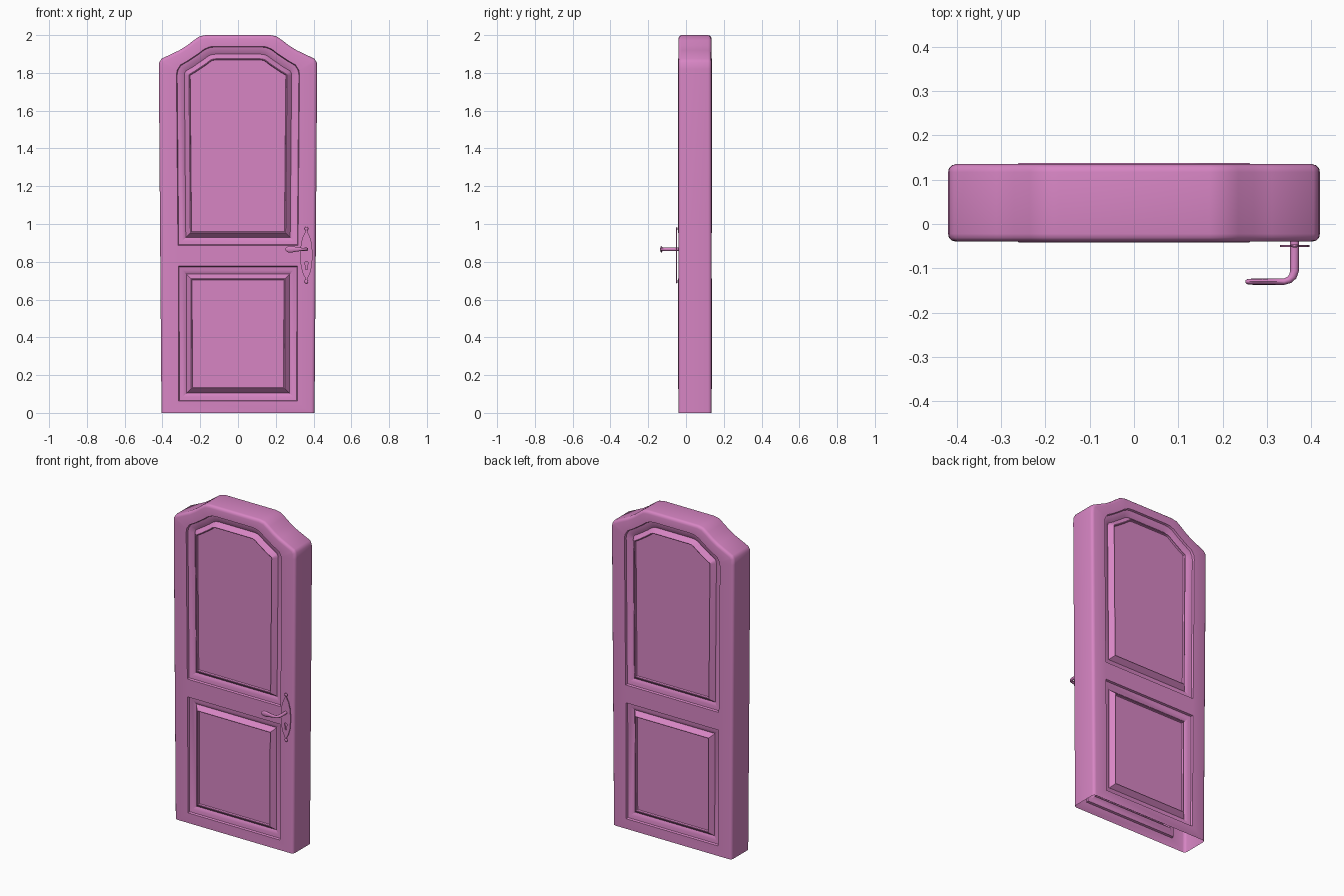
import bpy, bmesh, math
from mathutils import Vector

cube = bpy.data.objects.get("Cube")
if cube:
    bpy.data.objects.remove(cube, do_unlink=True)

pink = bpy.data.materials.new("orchid_pink")
pink.use_nodes = True
colour = (0.68, 0.235, 0.55, 1)
pink.diffuse_color = colour
bsdf = next(n for n in pink.node_tree.nodes if n.type == 'BSDF_PRINCIPLED')
bsdf.inputs["Base Color"].default_value = colour

FRONT, BACK = -0.04, 0.135


def finish(bm, name):
    bmesh.ops.recalc_face_normals(bm, faces=bm.faces)
    mesh = bpy.data.meshes.new(name)
    bm.to_mesh(mesh)
    bm.free()
    mesh.materials.append(pink)
    obj = bpy.data.objects.new(name, mesh)
    bpy.context.collection.objects.link(obj)
    bpy.ops.object.select_all(action='DESELECT')
    obj.select_set(True)
    bpy.context.view_layer.objects.active = obj
    bpy.ops.object.shade_smooth_by_angle(angle=math.radians(35))
    return obj


def mirrored(half):
    """Close a right-hand (x, z) half profile, bottom to top, into a loop."""
    return half + [(-x, z) for x, z in reversed(half)]


def inset(points, d):
    """Mitred inward offset of a counter-clockwise (x, z) loop."""
    out = []
    for i, p in enumerate(points):
        p = Vector(p)
        a = (p - Vector(points[i - 1])).normalized()
        b = (Vector(points[(i + 1) % len(points)]) - p).normalized()
        na, nb = Vector((-a.y, a.x)), Vector((-b.y, b.x))
        q = p + (na + nb) * d / (1 + na.dot(nb))
        out.append((q.x, q.y))
    return out


def ring(bm, points, y):
    return [bm.verts.new((x, y, z)) for x, z in points]


def bridge(bm, r1, r2, open_bottom=False):
    n = len(r1)
    for i in range(n):
        j = (i + 1) % n
        if open_bottom and r1[i].co.z == 0 and r1[j].co.z == 0:
            continue
        bm.faces.new((r1[i], r1[j], r2[j], r2[i]))


def loop_edges(bm, r):
    edges = []
    for a, b in zip(r, r[1:] + r[:1]):
        edges.append(bm.edges.get((a, b)) or bm.edges.new((a, b)))
    return edges


# Door slab: rounded shell, open underneath
outline = mirrored([(0.405, 0), (0.413, 1), (0.419, 1.82), (0.417, 1.855), (0.405, 1.875),
                    (0.31, 1.92), (0.27, 1.945), (0.235, 1.972), (0.205, 1.993), (0.17, 2.0)])
upper = mirrored([(0.318, 0.887), (0.326, 1.79), (0.322, 1.815), (0.305, 1.842),
                  (0.265, 1.865), (0.21, 1.902), (0.18, 1.925), (0.15, 1.938), (0.12, 1.941)])
lower = mirrored([(0.314, 0.062), (0.316, 0.777)])

bm = bmesh.new()
rounding = [(0.018, 0), (0.008, 0.003), (0.002, 0.009), (0, 0.018)]
stations = [(d, FRONT + t) for d, t in rounding] + [(d, BACK - t) for d, t in reversed(rounding)]
rings = []
for d, y in stations:
    pts = [(x, 0 if outline[i][1] == 0 else z) for i, (x, z) in enumerate(inset(outline, d))]
    rings.append(ring(bm, pts, y))
for r1, r2 in zip(rings, rings[1:]):
    bridge(bm, r1, r2, open_bottom=True)

# Raised panels on both sides: (inset, depth below the face)
moulding = [(0, 0), (0.004, 0.012), (0.022, 0.015), (0.042, 0.026),
            (0.062, 0.002), (0.066, -0.002), (0.07, -0.001), (0.073, 0.009)]
for rim, face_y, inward in ((rings[0], FRONT, 1), (rings[-1], BACK, -1)):
    edges = loop_edges(bm, rim)
    for panel in (upper, lower):
        steps = [ring(bm, inset(panel, d), face_y + inward * t) for d, t in moulding]
        edges += loop_edges(bm, steps[0])
        for r1, r2 in zip(steps, steps[1:]):
            bridge(bm, r1, r2)
        bm.faces.new(steps[-1])
    bmesh.ops.triangle_fill(bm, use_beauty=True, edges=edges, normal=(0, -inward, 0))
finish(bm, "door_slab")

# Lock plate: pointed oval with finials and a keyhole
PX, PZ = 0.362, 0.835
half = [(0.004, -0.132), (0.008, -0.118), (0.018, -0.1), (0.029, -0.06), (0.033, 0),
        (0.029, 0.06), (0.018, 0.1), (0.008, 0.118), (0.004, 0.132)]
plate = [(x + PX, z + PZ) for x, z in mirrored(half)]
hole = [(0.005, -0.075), (0.005, -0.052)]
hole += [(0.01 * math.cos(a), -0.043 + 0.01 * math.sin(a))
         for a in (math.radians(-45 + 30 * i) for i in range(10))]
hole += [(-0.005, -0.052), (-0.005, -0.075)]
hole = [(x + PX, z + PZ) for x, z in hole]
bm = bmesh.new()
sides = []
for y, s in ((-0.052, -1), (-0.047, 1)):
    loops = [ring(bm, plate, y), ring(bm, hole, y)]
    sides.append(loops)
    edges = loop_edges(bm, loops[0]) + loop_edges(bm, loops[1])
    bmesh.ops.triangle_fill(bm, use_beauty=True, edges=edges, normal=(0, s, 0))
for r1, r2 in zip(*sides):
    bridge(bm, r1, r2)
finish(bm, "lock_plate")

for name, s in (("upper_finial", 1), ("lower_finial", -1)):
    bm = bmesh.new()
    bmesh.ops.create_uvsphere(bm, u_segments=12, v_segments=8, radius=0.01)
    for v in bm.verts:
        v.co = (v.co.x + PX, v.co.y * 0.4 - 0.049, v.co.z + PZ + s * 0.14)
    finish(bm, name)

# Lever handle: path x, y with half height and half thickness
path = [(PX, -0.038, 0.009, 0.010), (PX, -0.105, 0.009, 0.010), (0.358, -0.118, 0.009, 0.009),
        (0.35, -0.126, 0.008, 0.008), (0.338, -0.13, 0.008, 0.007), (0.31, -0.13, 0.012, 0.007),
        (0.285, -0.13, 0.017, 0.007), (0.268, -0.13, 0.017, 0.007), (0.256, -0.13, 0.011, 0.006),
        (0.251, -0.13, 0.004, 0.003)]
bm = bmesh.new()
previous = None
for i, (x, y, h, w) in enumerate(path):
    a, b = path[max(i - 1, 0)], path[min(i + 1, len(path) - 1)]
    t = Vector((b[0] - a[0], b[1] - a[1])).normalized()
    r = []
    for k in range(12):
        c, s = math.cos(k * math.pi / 6), math.sin(k * math.pi / 6)
        r.append(bm.verts.new((x - t.y * w * c, y + t.x * w * c, 0.866 + h * s)))
    if previous:
        bridge(bm, previous, r)
    else:
        bm.faces.new(r)
    previous = r
bm.faces.new(previous)
finish(bm, "lever_handle")
